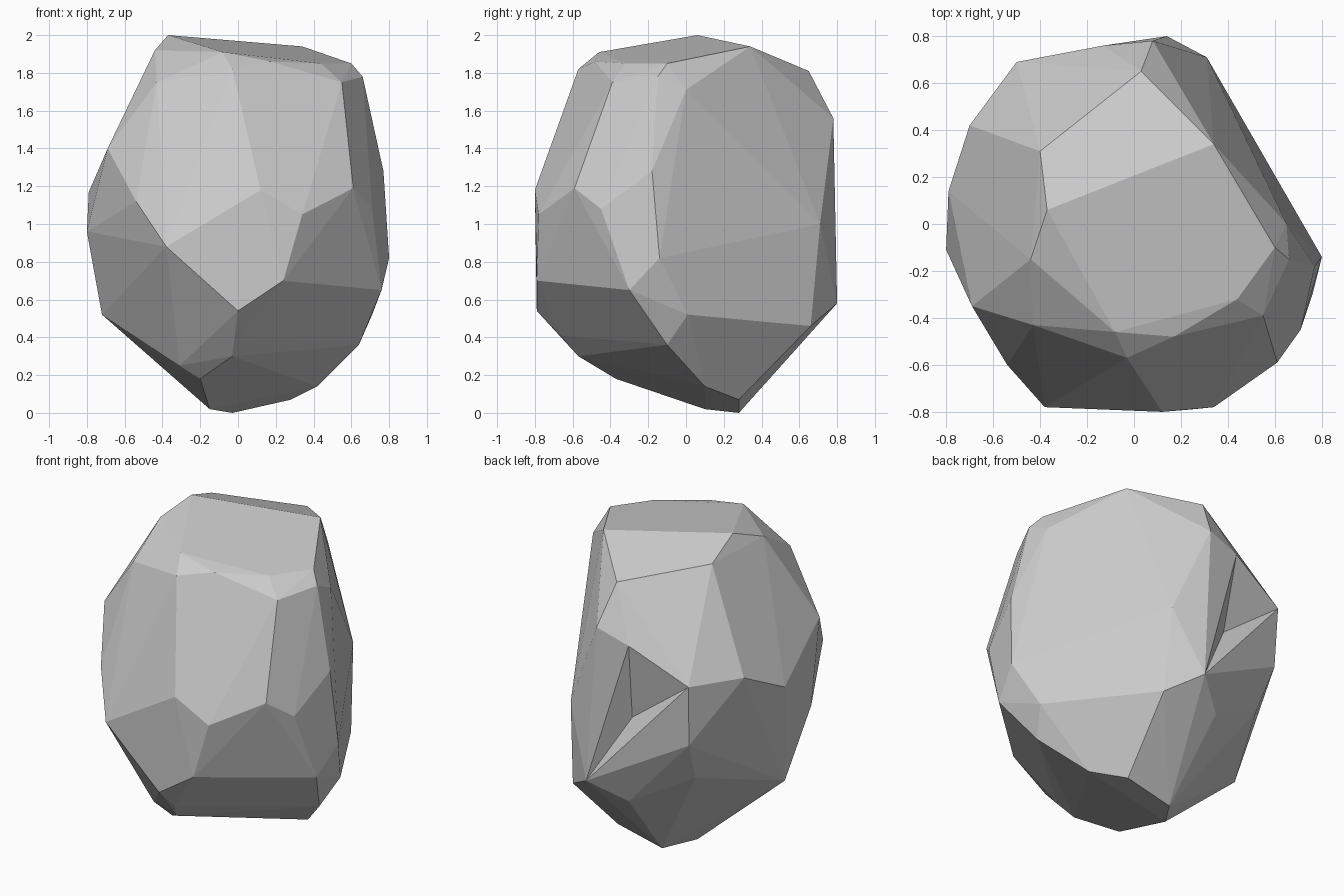
import bpy, bmesh, math
from mathutils import Vector
from mathutils.bvhtree import BVHTree

if "Cube" in bpy.data.objects:
    bpy.data.objects.remove(bpy.data.objects["Cube"])

# Corner points of the chiselled boulder, from the crown down to the base
corners = [
    # crown
    (-.37, .06, 2), (.34, .34, 1.94), (.03, .65, 1.81), (.6, -.1, 1.85), (.44, -.32, 1.85),
    (.17, -.48, 1.86), (-.08, -.46, 1.91), (-.44, -.15, 1.92), (-.4, .31, 1.91),
    # front
    (-.03, -.57, 1.82), (.55, -.39, 1.75), (.66, -.15, 1.78), (-.43, -.43, 1.75), (.61, -.59, 1.19),
    (.12, -.8, 1.18), (.34, -.78, 1.05), (.24, -.79, .7), (0, -.79, .54),
    (-.38, -.78, .88), (-.54, -.6, 1.12), (-.69, -.35, 1.4),
    # right
    (.71, -.45, 1.08), (.77, -.18, 1.28), (.8, -.14, .82), (.76, -.3, .65), (.71, .01, .52),
    (.65, 0, 1.71), (.33, .66, .46), (.31, .71, 1),
    # back and left
    (.08, .78, 1.56), (.14, .8, .58), (-.13, .76, 1.49), (-.5, .69, 1.3), (-.7, .42, 1.31),
    (-.79, .14, 1.17), (-.8, -.11, .96), (-.72, .04, .52), (-.45, .55, .66),
    (-.49, .67, .92), (-.06, .66, .45),
    # base
    (-.03, .28, 0), (-.15, .1, .02), (.28, .28, .07), (.42, .1, .14), (.64, -.1, .36),
    (-.31, -.4, .25), (-.2, -.37, .18), (-.03, -.57, .3), (.02, -.66, .41),
]
hollow = Vector((-.1, .68, 1.0))

# Wrap the corners in a hull and merge nearly flat neighbours into facets
bm = bmesh.new()
for p in corners:
    bm.verts.new(p)
bmesh.ops.convex_hull(bm, input=bm.verts[:])
bmesh.ops.delete(bm, geom=[v for v in bm.verts if not v.link_faces], context='VERTS')
bmesh.ops.dissolve_limit(bm, angle_limit=math.radians(3), verts=bm.verts[:], edges=bm.edges[:])

# Shallow hollow: poke the back facet behind the hollow point and push it in
bm.faces.ensure_lookup_table()
hit, normal, index, dist = BVHTree.FromBMesh(bm).ray_cast(hollow, Vector((0, 1, 0)))
if index is not None:
    # BVH works on triangles, so find the facet nearest the hit on its own plane
    facet = min((f for f in bm.faces if bmesh.geometry.intersect_face_point(f, hit)),
                key=lambda f: abs((hit - f.verts[0].co).dot(f.normal)))
    poked = bmesh.ops.poke(bm, faces=[facet])
    poked['verts'][0].co = hollow
bmesh.ops.recalc_face_normals(bm, faces=bm.faces[:])

mesh = bpy.data.meshes.new("boulder")
bm.to_mesh(mesh)
bm.free()
boulder = bpy.data.objects.new("boulder", mesh)
bpy.context.collection.objects.link(boulder)
